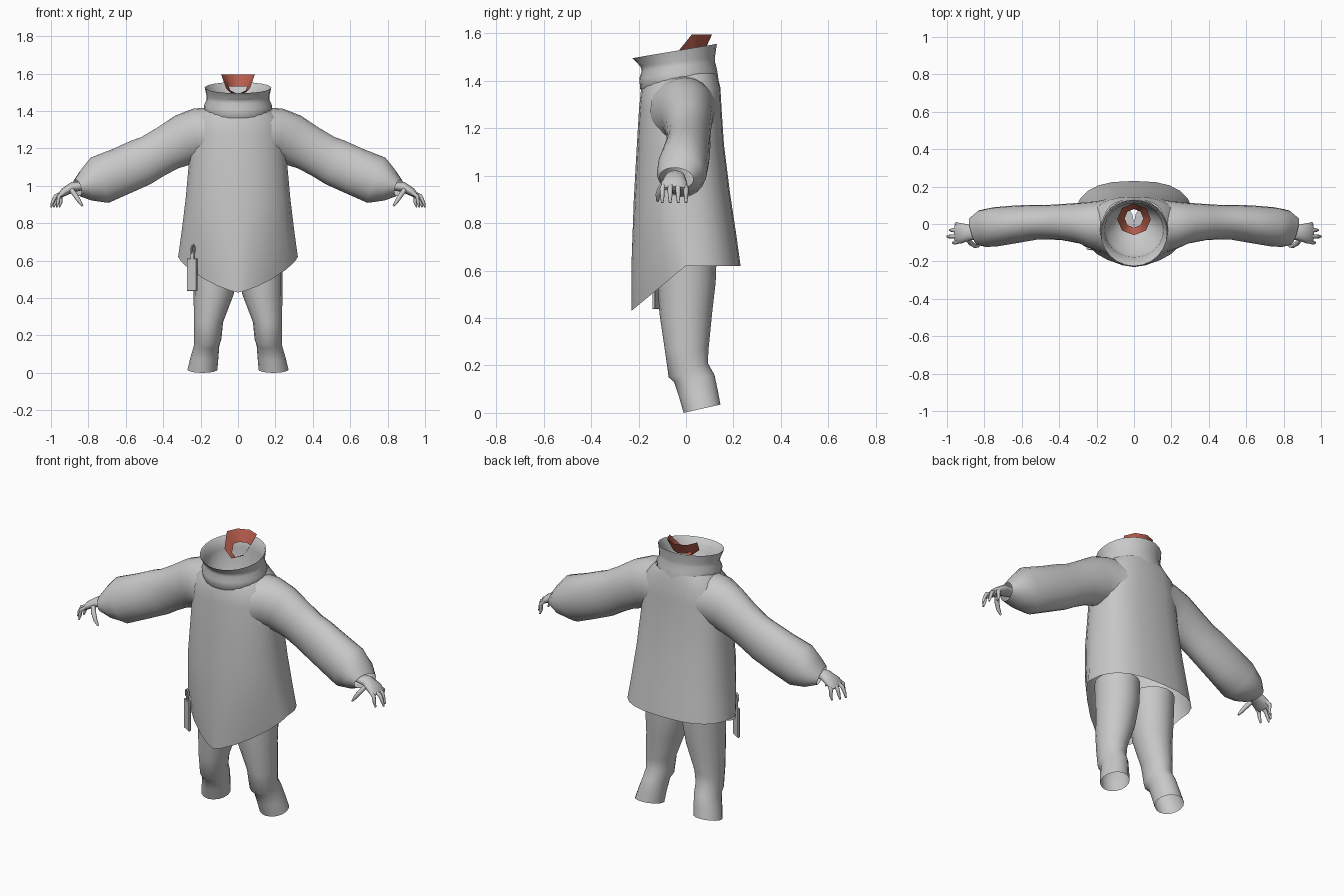
import bpy, bmesh, math
from mathutils import Vector, Matrix

old = bpy.data.objects.get("Cube")
if old:
    bpy.data.objects.remove(old, do_unlink=True)


def material(name, rgb):
    m = bpy.data.materials.new(name)
    m.use_nodes = True
    m.diffuse_color = (*rgb, 1)
    m.node_tree.nodes["Principled BSDF"].inputs["Base Color"].default_value = (*rgb, 1)
    return m


GREY = material("plain_grey", (0.58, 0.58, 0.58))
SKIN = material("red_brown", (0.48, 0.11, 0.075))


def finish(name, bm, mat, mirror=False, angle=60):
    bmesh.ops.recalc_face_normals(bm, faces=bm.faces)
    me = bpy.data.meshes.new(name)
    bm.to_mesh(me)
    bm.free()
    me.materials.append(mat)
    ob = bpy.data.objects.new(name, me)
    bpy.context.collection.objects.link(ob)
    bpy.ops.object.select_all(action="DESELECT")
    ob.select_set(True)
    bpy.context.view_layer.objects.active = ob
    bpy.ops.object.shade_smooth_by_angle(angle=math.radians(angle))
    if mirror:
        ob.modifiers.new("Mirror", "MIRROR").use_mirror_merge = False
    return ob


def loft(name, rings, mat, caps=(False, False), mirror=False):
    bm = bmesh.new()
    loops = [[bm.verts.new(p) for p in ring] for ring in rings]
    n = len(loops[0])
    for a, b in zip(loops, loops[1:]):
        for i in range(n):
            j = (i + 1) % n
            bm.faces.new((a[i], a[j], b[j], b[i]))
    for wanted, ring in zip(caps, (loops[0], loops[-1])):
        if wanted:
            bm.faces.new(ring)
    return finish(name, bm, mat, mirror)


def level_ring(zf, zb, rx, yf, yb, xc=0, n=24, kink=False, front=1.0, back=1.0):
    """Upright ring with separate front and back heights; a kink keeps the back half level.
    The front and back exponents make each half boxy (below 1) or pointed (above 1)."""
    mid, ry = (yf + yb) / 2, (yb - yf) / 2
    pivot = mid if kink else yb
    ring = []
    for i in range(n):
        a = math.tau * i / n
        c, s = math.cos(a), math.sin(a)
        e = back if s > 0 else front
        x = xc + rx * math.copysign(abs(c) ** e, c)
        y = mid + ry * math.copysign(abs(s) ** e, s)
        t = max(0.0, (pivot - y) / (pivot - yf))
        ring.append((x, y, zb + (zf - zb) * t))
    return ring


def tube(name, path, mat, n=16, caps=(False, False), mirror=True):
    """Loft along a path of x, y, z, half height, half depth."""
    pts = [Vector(p[:3]) for p in path]
    rings = []
    for k, p in enumerate(path):
        t = pts[min(k + 1, len(pts) - 1)] - pts[max(k - 1, 0)]
        up = t.cross(Vector((0, 1, 0))).normalized()
        side = up.cross(t).normalized()
        angles = [math.tau * i / n for i in range(n)]
        rings.append([pts[k] + up * p[3] * math.sin(a) + side * p[4] * math.cos(a)
                      for a in angles])
    return loft(name, rings, mat, caps, mirror)


# Coat body with pointed front hem; the last column is the front point
body = [
    (.43, .62, .32, -.23, .23, 1.5),
    (.62, .75, .302, -.23, .212, 1.2),
    (.90, .93, .28, -.22, .185, 1),
    (1.13, 1.13, .262, -.207, .16, 1),
    (1.28, 1.28, .25, -.198, .15, 1),
    (1.36, 1.37, .23, -.19, .145, 1),
    (1.40, 1.43, .165, -.175, .13, 1),
]
loft("coat_body", [level_ring(*r[:5], kink=True, front=r[5], back=.75) for r in body], GREY)

# Folded collar with its inner lining
collar = [
    (1.35, 1.40, .168, -.178, .137),
    (1.365, 1.42, .178, -.193, .135),
    (1.41, 1.45, .182, -.197, .13),
    (1.44, 1.48, .168, -.187, .122),
    (1.46, 1.50, .168, -.192, .122),
    (1.495, 1.555, .178, -.225, .13),
    (1.49, 1.55, .172, -.217, .124),
    (1.44, 1.48, .158, -.178, .112),
    (1.36, 1.38, .15, -.165, .11),
    (1.30, 1.30, .06, -.03, .085),
]
loft("collar", [level_ring(*r) for r in collar], GREY)

# Open neck
neck = [(1.49, 1.595, .09, -.06, .11), (1.48, 1.53, .05, -.02, .08)]
loft("neck", [level_ring(*r, n=8, kink=True) for r in neck], SKIN)

# Sleeves, flared at the root to run into the coat
tube("sleeves", [
    (.165, -.01, 1.27, .148, .142),
    (.215, -.005, 1.27, .145, .128),
    (.28, .005, 1.25, .137, .11),
    (.38, .01, 1.20, .122, .097),
    (.46, .01, 1.155, .120, .092),
    (.52, .01, 1.125, .127, .093),
    (.62, 0, 1.08, .127, .10),
    (.74, -.015, 1.03, .130, .105),
    (.81, -.025, 1.005, .088, .10),
    (.86, -.04, .99, .045, .074),
], GREY, n=20)

# Hands
tube("palms", [
    (.82, -.045, 1.00, .022, .035),
    (.88, -.045, .995, .028, .042),
    (.93, -.05, .967, .022, .056),
    (.955, -.05, .945, .012, .05),
], GREY, n=12, caps=(True, True))

for label, y, reach in (("index", -.10, .97), ("middle", -.067, 1.0),
                        ("ring", -.033, .985), ("little", 0, .955)):
    x = .94 + (reach - .94) * .6
    tube(label + "_fingers", [
        (.925, y * .8 - .01, .968, .010, .011),
        (x, y, .945, .011, .011),
        (reach - .008, y, .912, .009, .009),
        (reach, y, .885, .004, .005),
    ], GREY, n=8, caps=(True, True))

tube("thumbs", [
    (.895, -.075, .985, .013, .013),
    (.87, -.105, .95, .013, .013),
    (.85, -.118, .92, .011, .011),
    (.83, -.12, .892, .005, .005),
], GREY, n=8, caps=(True, True))

# Trouser legs, open at the bottom
legs = [
    (0, .035, .08, -.01, .145, .19),
    (.07, .09, .075, -.03, .135, .18),
    (.13, .16, .068, -.05, .12, .168),
    (.15, .21, .073, -.073, .092, .162),
    (.27, .27, .078, -.09, .095, .158),
    (.42, .42, .107, -.112, .11, .13),
    (.55, .55, .118, -.12, .125, .12),
    (.68, .68, .12, -.12, .13, .12),
]
loft("trouser_legs", [level_ring(*r, n=16) for r in legs], GREY, (False, True), True)


# Hanging tag with a strap and hook, turned to follow the hip
def block(name, centre, size):
    bm = bmesh.new()
    bmesh.ops.create_cube(bm, size=1)
    bmesh.ops.scale(bm, vec=size, verts=bm.verts)
    bmesh.ops.bevel(bm, geom=bm.edges[:], offset=.003, segments=1, affect="EDGES")
    turn = Matrix.Translation(centre) @ Matrix.Rotation(math.radians(-30), 4, "Z")
    bmesh.ops.transform(bm, matrix=turn, verts=bm.verts)
    return finish(name, bm, GREY, angle=30)


block("tag", (-.245, -.122, .525), (.06, .014, .175))
block("tag_strap", (-.243, -.124, .63), (.022, .012, .05))
tube("tag_hook", [
    (-.25, -.128, .64, .006, .006),
    (-.247, -.132, .675, .006, .006),
    (-.238, -.134, .683, .006, .006),
    (-.232, -.134, .67, .006, .006),
    (-.235, -.130, .64, .006, .006),
], GREY, n=6, caps=(True, True), mirror=False)
